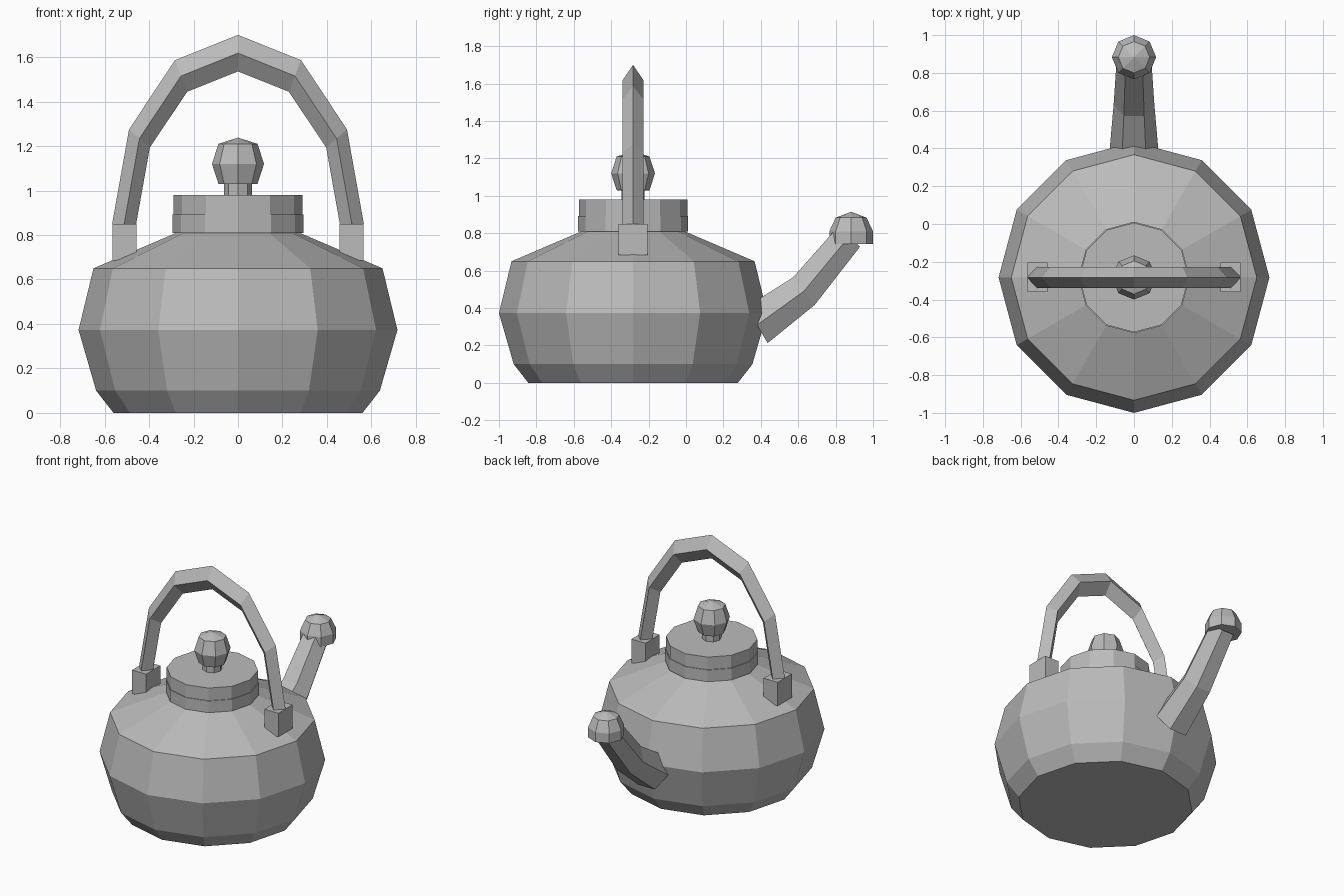
import bpy, bmesh
from math import sin, cos, pi, radians
from mathutils import Vector

if "Cube" in bpy.data.objects:
    bpy.data.objects.remove(bpy.data.objects["Cube"])

GREY = (0.5, 0.5, 0.5, 1)
grey = bpy.data.materials.new("grey_metal")
grey.use_nodes = True
grey.diffuse_color = GREY
grey.node_tree.nodes["Principled BSDF"].inputs["Base Color"].default_value = GREY

CENTRE = -0.283   # y of the pot axis


def loft(name, rings):
    """Skin a list of equal-length point rings, closing both ends."""
    bm = bmesh.new()
    loops = [[bm.verts.new(p) for p in ring] for ring in rings]
    n = len(loops[0])
    for a, b in zip(loops, loops[1:]):
        for i in range(n):
            j = (i + 1) % n
            bm.faces.new((a[i], a[j], b[j], b[i]))
    bm.faces.new(loops[0][::-1])
    bm.faces.new(loops[-1])
    bmesh.ops.remove_doubles(bm, verts=bm.verts, dist=0.0005)
    bmesh.ops.recalc_face_normals(bm, faces=bm.faces)
    mesh = bpy.data.meshes.new(name)
    bm.to_mesh(mesh)
    bm.free()
    mesh.materials.append(grey)
    obj = bpy.data.objects.new(name, mesh)
    bpy.context.collection.objects.link(obj)
    return obj


def lathe(name, profile, sides, y=CENTRE):
    """Turn (radius, z) pairs around a vertical axis."""
    angles = [2 * pi * i / sides for i in range(sides)]
    return loft(name, [[(r * cos(a), y + r * sin(a), z) for a in angles]
                       for r, z in profile])


# Pot body, lid and knob
lathe("body", [(0.56, 0), (0.638, 0.1), (0.717, 0.373), (0.65, 0.65), (0.27, 0.813)], 12)
lathe("lid_rim", [(0.295, 0.81), (0.295, 0.892)], 12)
lathe("lid", [(0.29, 0.892), (0.29, 0.98)], 12)
lathe("knob_stem", [(0.062, 0.97), (0.062, 1.05)], 8)
lathe("knob", [(0.0, 1.025), (0.088, 1.03), (0.117, 1.12), (0.088, 1.21), (0, 1.238)], 8)

# Spout: tapered six-sided tube with one bend
spout = []
for y, z, r, tilt in ((0.38, 0.31, 0.13, 30), (0.63, 0.49, 0.108, 38), (0.87, 0.78, 0.092, 50)):
    t = radians(tilt)
    up = Vector((0, -sin(t), cos(t)))
    spout.append([Vector((r * cos(k * pi / 3), y, z)) + up * r * sin(k * pi / 3)
                  for k in range(6)])
loft("spout", spout)
lathe("spout_cap", [(0.117, 0.742), (0.117, 0.81), (0.083, 0.883), (0, 0.915)], 8, 0.883)

# Handle: stretched half ring with a diamond section
arch = []
for k in range(7):
    c, s = cos(k * pi / 6), sin(k * pi / 6)
    arch.append([((0.512 + 0.054 * u) * c, CENTRE + 0.056 * v,
                  0.85 + (0.768 + 0.082 * u) * s)
                 for u, v in ((1, 0), (0, 1), (-1, 0), (0, -1))])
loft("handle", arch)

# Blocks that hold the handle ends
for side, x in (("left", 0.511), ("right", -0.511)):
    loft(side + "_handle_mount",
         [[(x + 0.054 * u, CENTRE + 0.078 * v, z)
           for u, v in ((1, 1), (-1, 1), (-1, -1), (1, -1))] for z in (0.685, 0.85)])
